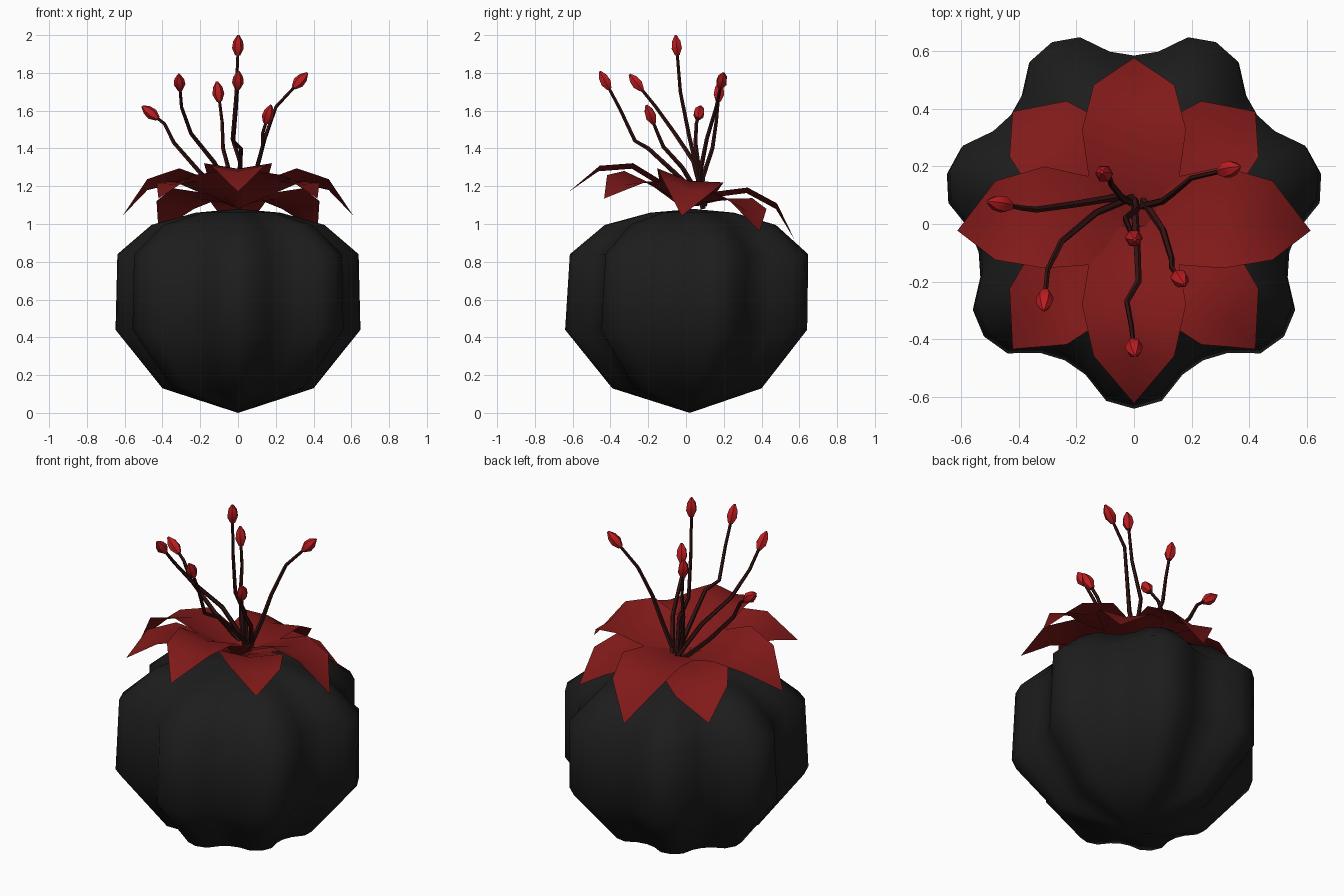
import bpy, bmesh, math
from mathutils import Vector, Matrix

if "Cube" in bpy.data.objects:
    bpy.data.objects.remove(bpy.data.objects["Cube"])


def material(name, r, g, b):
    m = bpy.data.materials.new(name)
    m.diffuse_color = (r, g, b, 1)
    m.use_nodes = True
    m.node_tree.nodes["Principled BSDF"].inputs["Base Color"].default_value = m.diffuse_color
    return m


BLACK = material("black_skin", 0.012, 0.012, 0.012)
PETAL = material("dark_red", 0.22, 0.01, 0.01)
STEM = material("stem_dark", 0.035, 0.006, 0.006)
RED = material("bud_red", 0.5, 0.012, 0.015)


def finish(bm, name, mat, angle=50):
    bmesh.ops.recalc_face_normals(bm, faces=bm.faces[:])
    me = bpy.data.meshes.new(name)
    bm.to_mesh(me)
    bm.free()
    ob = bpy.data.objects.new(name, me)
    bpy.context.collection.objects.link(ob)
    me.materials.append(mat)
    bpy.ops.object.select_all(action='DESELECT')
    ob.select_set(True)
    bpy.context.view_layer.objects.active = ob
    bpy.ops.object.shade_smooth_by_angle(angle=math.radians(angle))
    return ob


def loft(bm, rings, start=None, end=None):
    """Join rings of points, closing the ends with an optional tip point."""
    rows = [[bm.verts.new(p) for p in ring] for ring in rings]
    n = len(rows[0])
    for a, b in zip(rows, rows[1:]):
        for i in range(n):
            j = (i + 1) % n
            bm.faces.new((a[i], a[j], b[j], b[i]))
    for row, tip in ((rows[0], start), (rows[-1], end)):
        if tip is None:
            bm.faces.new(row)
            continue
        t = bm.verts.new(tip)
        for i in range(n):
            bm.faces.new((row[i], row[(i + 1) % n], t))


# Seven-lobed round body: (radius at lobe, z, y centre)
LOBE = (1.0, 0.97, 0.86, 0.83, 0.86, 0.97)
PROFILE = ((0.41, 0.13, 0.02), (0.665, 0.44, 0.025), (0.655, 0.84, 0.04),
           (0.47, 0.995, 0.04), (0.23, 1.06, 0.04))
rings = []
for r, z, cy in PROFILE:
    ring = []
    for k in range(42):
        a = -math.pi / 2 + 2 * math.pi * k / 42
        rr = r * LOBE[k % 6]
        ring.append((rr * math.cos(a), cy + rr * math.sin(a), z))
    rings.append(ring)
bm = bmesh.new()
loft(bm, rings, (0, 0.02, 0), (0, 0.04, 1.08))
finish(bm, "lobed_body", BLACK, 60)

# Petals: rows of (distance out, half width, height), tilted toward the back
UPPER = ((0.0, 0.04, 1.10), (0.11, 0.15, 1.17), (0.31, 0.18, 1.24), (0.48, 0.14, 1.19))
LOWER = ((0.0, 0.04, 1.09), (0.11, 0.14, 1.14), (0.31, 0.18, 1.19), (0.47, 0.14, 1.15))
PIVOT = Vector((0, 0, 1.15))
TILT = (Matrix.Translation(PIVOT) @ Matrix.Rotation(math.radians(-12), 4, 'X')
        @ Matrix.Translation(-PIVOT))


def petal(name, rows, tip, angle):
    bm = bmesh.new()
    grid = [[bm.verts.new((d, s * w, z + (0.02 if s else -0.01))) for s in (-1, 0, 1)]
            for d, w, z in rows]
    for a, b in zip(grid, grid[1:]):
        for i in (0, 1):
            bm.faces.new((a[i], b[i], b[i + 1], a[i + 1]))
    t = bm.verts.new(tip)
    for i in (0, 1):
        bm.faces.new((grid[-1][i], t, grid[-1][i + 1]))
    bm.transform(TILT @ Matrix.Rotation(angle, 4, 'Z'))
    finish(bm, name, PETAL, 80)


for k in range(4):
    petal(f"upper_petal_{k + 1}", UPPER, (0.612, 0, 1.04), k * math.pi / 2)
    petal(f"lower_petal_{k + 1}", LOWER, (0.595, 0, 1.045), (k + 0.5) * math.pi / 2)


def tube(name, pts, radii, sides, mat):
    """Tube through pts with matching radii."""
    pts = [Vector(p) for p in pts]
    rings = []
    for i, p in enumerate(pts):
        d = pts[min(i + 1, len(pts) - 1)] - pts[max(i - 1, 0)]
        q = Vector((0, 0, 1)).rotation_difference(d.normalized())
        rings.append([p + q @ Vector((radii[i] * math.cos(2 * math.pi * k / sides),
                                      radii[i] * math.sin(2 * math.pi * k / sides), 0))
                      for k in range(sides)])
    bm = bmesh.new()
    loft(bm, rings)
    finish(bm, name, mat)


# Stamens: stem path ending at the centre of its bud
PATHS = (
    ((0, 0.09, 1.08), (0.01, 0.05, 1.33), (-0.03, 0.02, 1.45), (-0.01, -0.03, 1.7), (0, -0.05, 1.945)),
    ((0.01, 0.1, 1.1), (-0.13, 0.04, 1.33), (-0.25, -0.06, 1.48), (-0.3, -0.16, 1.62), (-0.31, -0.265, 1.75)),
    ((0.02, 0.06, 1.1), (0.1, 0.08, 1.3), (0.14, 0.11, 1.45), (0.2, 0.16, 1.62), (0.33, 0.19, 1.76)),
    ((-0.02, 0.1, 1.1), (-0.2, 0.07, 1.27), (-0.34, 0.05, 1.43), (-0.39, 0.055, 1.53), (-0.465, 0.07, 1.59)),
    ((0, 0.07, 1.1), (-0.04, 0.09, 1.25), (-0.08, 0.14, 1.4), (-0.085, 0.16, 1.54), (-0.105, 0.175, 1.7)),
    ((0, 0.07, 1.15), (0.01, -0.08, 1.29), (0.015, -0.2, 1.4), (-0.025, -0.27, 1.44),
     (-0.01, -0.35, 1.61), (0, -0.43, 1.76)),
    ((0.02, 0.1, 1.1), (0.1, -0.02, 1.3), (0.13, -0.12, 1.41), (0.13, -0.15, 1.48), (0.16, -0.19, 1.58)),
)
for n, path in enumerate(PATHS, 1):
    count = len(path)
    tube(f"stem_{n}", path, [0.014 - 0.006 * i / (count - 1) for i in range(count)], 5, STEM)
    tip = Vector(path[-1])
    d = (tip - Vector(path[-2])).normalized()
    tube(f"bud_{n}", [tip + d * s for s in (-0.052, -0.015, 0.022, 0.055)],
         (0.014, 0.031, 0.026, 0.006), 6, RED)
